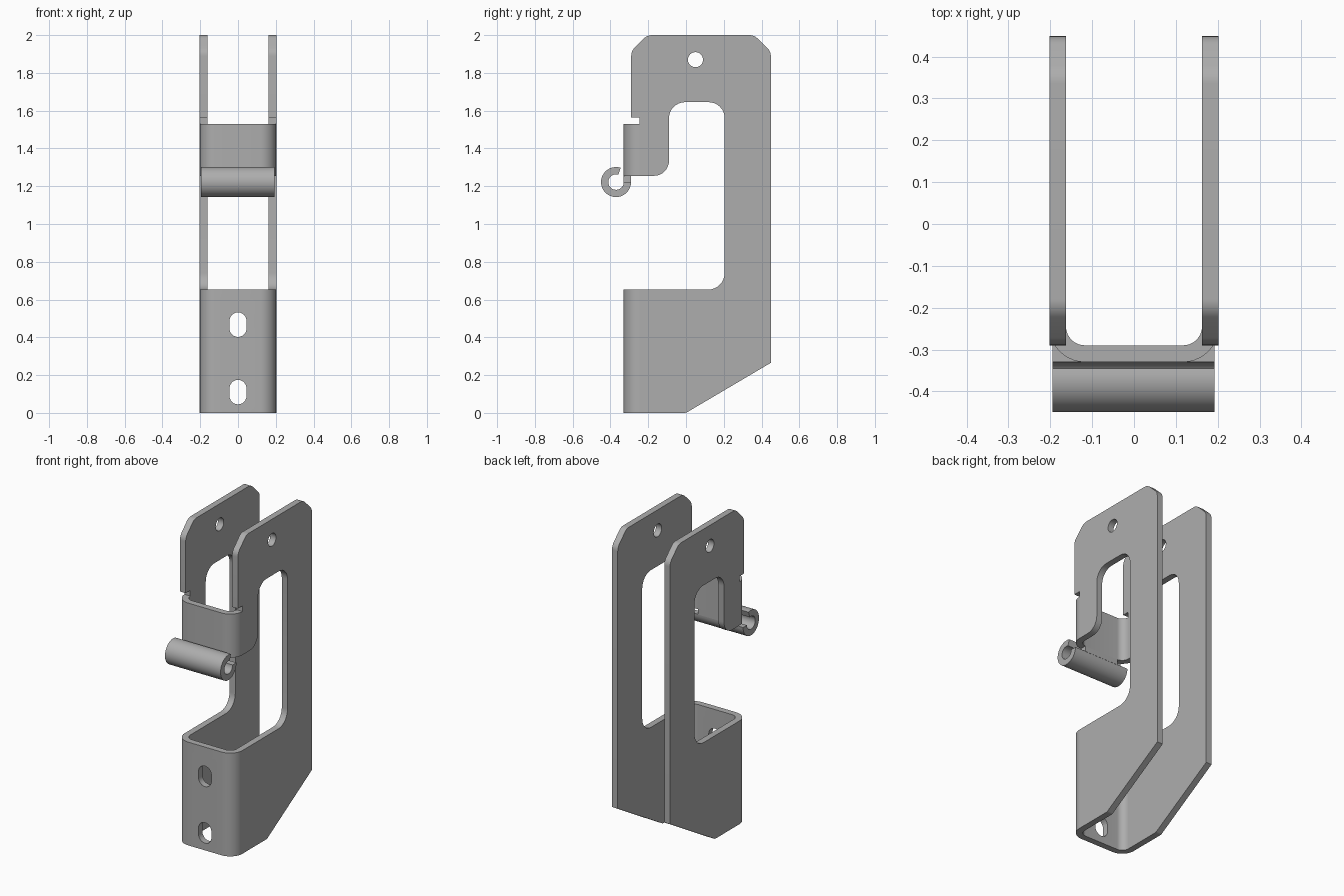
import bpy, bmesh, math
from mathutils import Vector, Matrix

if "Cube" in bpy.data.objects:
    bpy.data.objects.remove(bpy.data.objects["Cube"])

steel = bpy.data.materials.new("grey steel")
steel.diffuse_color = (0.42, 0.42, 0.42, 1)
steel.use_nodes = True
steel.node_tree.nodes["Principled BSDF"].inputs["Base Color"].default_value = steel.diffuse_color

W, T = 0.2025, 0.04          # half width of the channel, sheet thickness
FRONT, BEND_END = -0.33, -0.245
YZ = Matrix(((0, 0, 1, 0), (1, 0, 0, 0), (0, 1, 0, 0), (0, 0, 0, 1)))   # (a,b,depth) -> y,z,x
XZ = Matrix(((1, 0, 0, 0), (0, 0, -1, 0), (0, 1, 0, 0), (0, 0, 0, 1)))  # (a,b,depth) -> x,z,-y
XY = Matrix.Identity(4)


def arc(cx, cy, r, a0, a1, n):
    return [(cx + r * math.cos(math.radians(a0 + (a1 - a0) * i / n)),
             cy + r * math.sin(math.radians(a0 + (a1 - a0) * i / n))) for i in range(n + 1)]


def rounded(points, n=8):
    """Outline whose (x, y, radius) corners are filleted."""
    out = []
    for i, (x, y, r) in enumerate(points):
        p = Vector((x, y))
        if r == 0:
            out.append(p.to_tuple())
            continue
        a = (Vector(points[i - 1][:2]) - p).normalized()
        b = (Vector(points[(i + 1) % len(points)][:2]) - p).normalized()
        half = a.angle(b) / 2
        c = p + (a + b).normalized() * (r / math.sin(half))
        d = r / math.tan(half)
        u, v = p + a * d - c, p + b * d - c
        for k in range(n + 1):
            w = u.slerp(v, k / n, u)
            out.append((c + w.normalized() * r).to_tuple())
    return out


def sheet(name, loop, frame, lo, hi):
    """Extrude an outline along the depth axis of a frame."""
    bm = bmesh.new()
    face = bm.faces.new([bm.verts.new(frame @ Vector((x, y, lo))) for x, y in loop])
    ext = bmesh.ops.extrude_face_region(bm, geom=[face])
    step = frame.to_3x3() @ Vector((0, 0, hi - lo))
    bmesh.ops.translate(bm, vec=step, verts=[v for v in ext["geom"] if isinstance(v, bmesh.types.BMVert)])
    bmesh.ops.recalc_face_normals(bm, faces=bm.faces)
    me = bpy.data.meshes.new(name)
    bm.to_mesh(me)
    bm.free()
    me.materials.append(steel)
    ob = bpy.data.objects.new(name, me)
    bpy.context.collection.objects.link(ob)
    return ob


def cut(ob, cutter):
    cutter.hide_render = True
    cutter.hide_viewport = False
    m = ob.modifiers.new("cut", "BOOLEAN")
    m.operation, m.solver, m.object = "DIFFERENCE", "EXACT", cutter
    bpy.context.view_layer.update()
    me = bpy.data.meshes.new_from_object(ob.evaluated_get(bpy.context.evaluated_depsgraph_get()))
    ob.modifiers.clear()
    ob.data = me
    bpy.data.objects.remove(cutter)


# Two side plates with the open window, notch and pin hole
side = rounded([
    (BEND_END, 0, 0), (0, 0, 0.03), (0.449, 0.265, 0), (0.449, 1.915, 0.06), (0.36, 2.0, 0.06),
    (-0.205, 2.0, 0.06), (-0.29, 1.915, 0.06), (-0.29, 1.565, 0), (BEND_END, 1.565, 0),
    (BEND_END, 1.255, 0), (-0.09, 1.255, 0.08), (-0.09, 1.645, 0.085),
    (0.205, 1.645, 0.085), (0.205, 0.652, 0.09), (BEND_END, 0.652, 0)])
parts = []
for name, x0 in (("left_side_plate", -W), ("right_side_plate", W - T)):
    plate = sheet(name, side, YZ, x0, x0 + T)
    cut(plate, sheet("pin_hole", arc(0.05, 1.87, 0.04, 0, 345, 23), YZ, x0 - 0.1, x0 + 0.1))
    parts.append(plate)

# Bent front sheets joining both plates: lower mount and upper clip
R = BEND_END - FRONT
outer = arc(-W + R, BEND_END, R, 180, 270, 10) + arc(W - R, BEND_END, R, 270, 360, 10)
inner = arc(W - R, BEND_END, R - T, 360, 270, 10) + arc(-W + R, BEND_END, R - T, 270, 180, 10)
mount = sheet("mounting_front", outer + inner, XY, 0, 0.652)
clip = sheet("clip_front", outer + inner, XY, 1.255, 1.53)
parts += [mount, clip]

# Two vertical mounting slots
for z in (0.11, 0.467):
    slot = arc(0, z + 0.02, 0.045, 0, 180, 12) + arc(0, z - 0.02, 0.045, 180, 360, 12)
    cut(mount, sheet("slot", slot, XZ, 0.2, 0.4))

# Neck below the clip and the rolled lip
neck = sheet("lip_neck", [(-0.12, 1.22), (0.12, 1.22), (0.12, 1.26), (-0.12, 1.26)], XZ, 0.29, 0.33)
CY, CZ = -0.3705, 1.222
curl = arc(CY, CZ, 0.0795, 0, -288, 28) + arc(CY, CZ, 0.041, -288, 0, 28)
parts += [neck, sheet("rolled_lip", curl, YZ, -0.195, 0.193)]

bpy.ops.object.select_all(action="DESELECT")
for ob in parts:
    ob.select_set(True)
bpy.context.view_layer.objects.active = parts[0]
bpy.ops.object.shade_smooth_by_angle(angle=math.radians(30))
